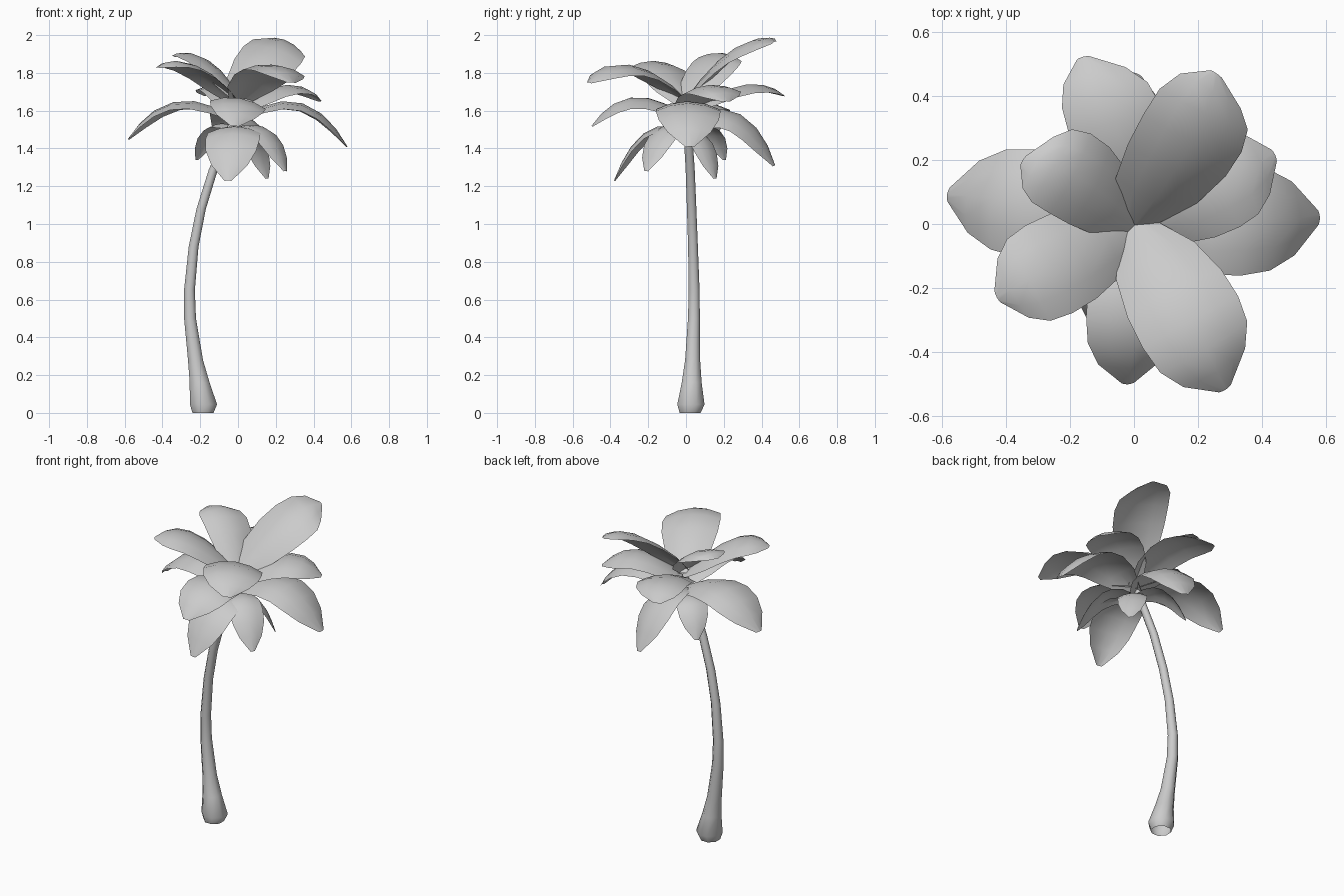
import bpy
from math import sin, cos, pi, radians
from mathutils import Vector


def make_object(name, verts, faces):
    mesh = bpy.data.meshes.new(name)
    mesh.from_pydata(verts, [], faces)
    mesh.update()
    obj = bpy.data.objects.new(name, mesh)
    bpy.context.collection.objects.link(obj)
    for p in mesh.polygons:
        p.use_smooth = True
    return obj


# Trunk: leaning, curved eight-sided open tube flaring at the foot (x, y, z, radius)
TRUNK = [(-0.185, 0.022, 0.0, 0.06), (-0.183, 0.026, 0.045, 0.078),
         (-0.203, 0.03, 0.16, 0.057), (-0.225, 0.035, 0.28, 0.043),
         (-0.254, 0.042, 0.5, 0.034), (-0.257, 0.043, 0.65, 0.031),
         (-0.235, 0.037, 0.88, 0.028), (-0.195, 0.03, 1.08, 0.027),
         (-0.13, 0.022, 1.29, 0.026), (-0.06, 0.012, 1.45, 0.025),
         (0.0, 0.005, 1.6, 0.022)]
SIDES = 8
verts, faces = [], []
for x, y, z, r in TRUNK:
    for i in range(SIDES):
        a = 2 * pi * (i + 0.5) / SIDES
        verts.append((x + r * cos(a), y + r * sin(a), z))
for k in range(len(TRUNK) - 1):
    for i in range(SIDES):
        j = (i + 1) % SIDES
        a, b = k * SIDES, (k + 1) * SIDES
        faces.append((a + i, a + j, b + j, b + i))
make_object("trunk", verts, faces)


# Frond: broad arched leaf swept along a curve, edges drooping
PROFILE = [0.26, 0.8, 0.97, 1.0, 0.93, 0.67, 0.13]   # relative half width
ROWS_T = [0.0, 0.18, 0.36, 0.54, 0.72, 0.87, 1.0]
COLS = [-1, -0.55, 0, 0.55, 1]


def frond(name, azimuth, reach, z0, z_mid, z_tip, half, roll=0.0, shift=0.0):
    a = radians(azimuth)
    out, side = Vector((cos(a), sin(a), 0)), Vector((-sin(a), cos(a), 0))
    up = Vector((0, 0, 1))
    p0, p2 = out * -0.02 + up * z0, out * reach + up * z_tip
    mid = out * reach * 0.55 + up * z_mid + side * shift
    p1 = mid * 2 - (p0 + p2) / 2
    verts, faces = [], []
    for t, w in zip(ROWS_T, PROFILE):
        c = p0 * (1 - t) ** 2 + p1 * 2 * t * (1 - t) + p2 * t * t
        tangent = ((p1 - p0) * (1 - t) + (p2 - p1) * t).normalized()
        n0 = tangent.cross(side).normalized()
        across = side * cos(roll) + n0 * sin(roll)    # roll the blade
        normal = n0 * cos(roll) - side * sin(roll)
        for s in COLS:
            verts.append(c + across * s * w * half
                         - normal * 0.25 * half * w * s * s)
    n = len(COLS)
    for k in range(len(ROWS_T) - 1):
        for i in range(n - 1):
            v = k * n + i
            faces.append((v, v + n, v + n + 1, v + 1))
    make_object(name, verts, faces)


# azimuth, reach, start height, mid height, tip height, half width, roll, side shift
FRONDS = [
    # upper tier
    (61, 0.535, 1.64, 1.92, 1.965, 0.17, 0.3, -0.035),
    (-61, 0.59, 1.64, 1.84, 1.75, 0.17, -0.1, 0.01),
    (150, 0.40, 1.64, 1.87, 1.89, 0.14, 0.08, -0.04),
    (208, 0.485, 1.62, 1.84, 1.83, 0.155, 0.0),
    # middle tier
    (26, 0.49, 1.58, 1.735, 1.65, 0.155, 0.05),
    (107, 0.545, 1.58, 1.735, 1.68, 0.15, 0.05, -0.04),
    (-92, 0.50, 1.56, 1.67, 1.52, 0.15, -0.15, 0.015),
    (171, 0.59, 1.54, 1.65, 1.45, 0.17, 0.0, -0.012),
    (2, 0.58, 1.54, 1.645, 1.41, 0.172),
    # drooping lower tier
    (89, 0.47, 1.52, 1.575, 1.31, 0.15, 0.35),
    (-98, 0.385, 1.49, 1.49, 1.23, 0.145),
    (137, 0.30, 1.49, 1.52, 1.34, 0.09),
    (45, 0.22, 1.49, 1.45, 1.24, 0.085),
    (-40, 0.33, 1.50, 1.50, 1.28, 0.10),
]
for i, f in enumerate(FRONDS):
    frond(f"frond_{i + 1:02d}", *f)
